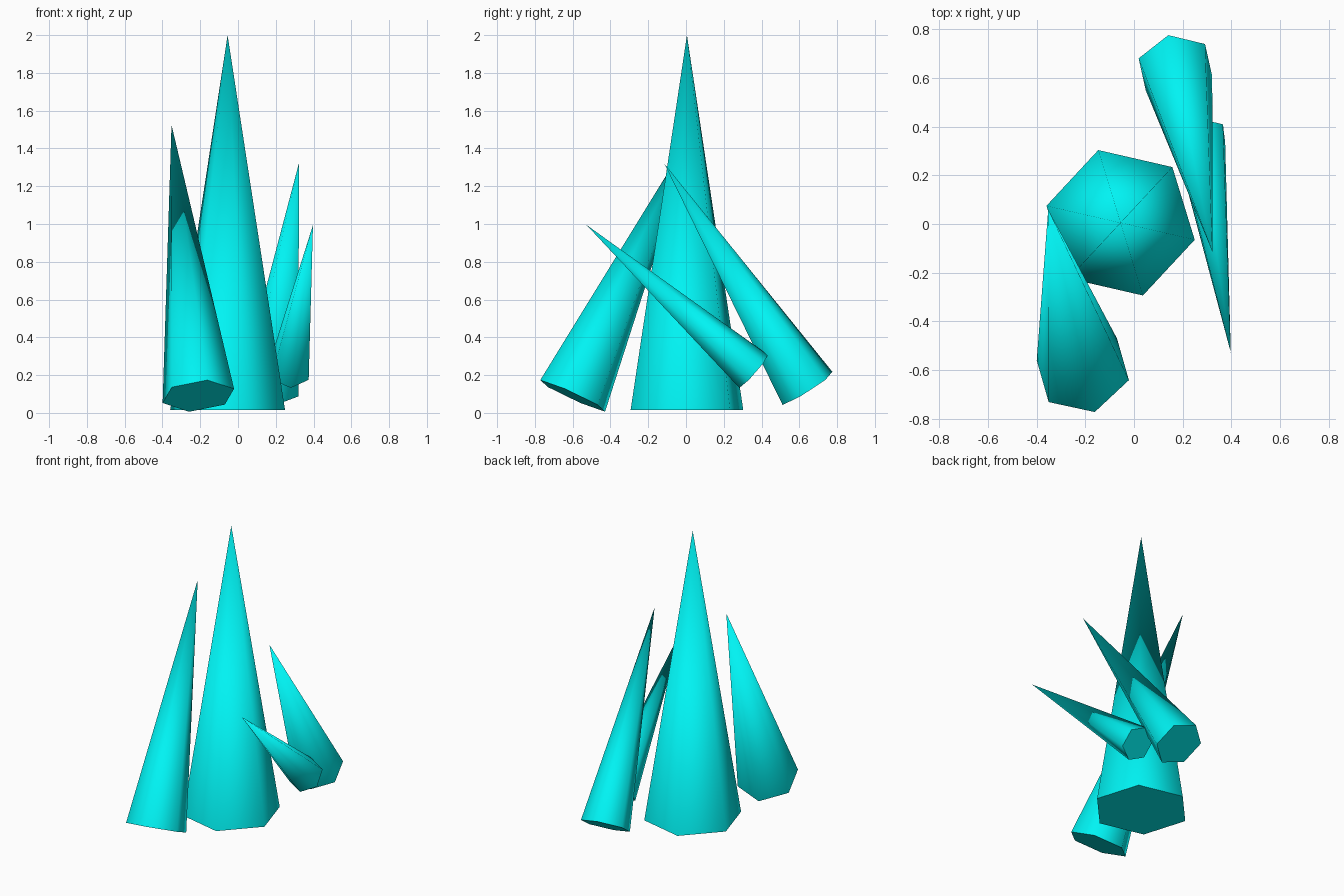
import bpy, math
from mathutils import Vector, Matrix

if "Cube" in bpy.data.objects:
    bpy.data.objects.remove(bpy.data.objects["Cube"])

mat = bpy.data.materials.new("cyan_crystal")
mat.diffuse_color = (0.0, 0.9, 0.9, 1)
mat.use_nodes = True
mat.node_tree.nodes["Principled BSDF"].inputs["Base Color"].default_value = mat.diffuse_color


def crystal(name, base, apex, radius, corner):
    """Six-sided spike from base centre to apex; corner points at one base vertex."""
    base, apex = Vector(base), Vector(apex)
    axis = apex - base
    z = axis.normalized()
    x = Vector(corner)
    x = (x - z * x.dot(z)).normalized()
    y = z.cross(x)
    ring = [base + radius * (x * math.cos(i * math.pi / 3) + y * math.sin(i * math.pi / 3))
            for i in range(6)]
    faces = [(i, (i + 1) % 6, 6) for i in range(6)] + [tuple(reversed(range(6)))]
    mesh = bpy.data.meshes.new(name)
    mesh.from_pydata(ring + [apex], [], faces)
    mesh.materials.append(mat)
    obj = bpy.data.objects.new(name, mesh)
    bpy.context.collection.objects.link(obj)
    bpy.ops.object.select_all(action='DESELECT')
    obj.select_set(True)
    bpy.context.view_layer.objects.active = obj
    # Smooth sides, crisp rim around the base
    bpy.ops.object.shade_smooth_by_angle(angle=math.radians(70))


# Tall upright centre spike
crystal("main_crystal", (-0.055, 0.005, 0.015), (-0.055, 0.005, 2.0), 0.312, (0.305, -0.07, 0))
# Leaning spikes around it
crystal("front_left_crystal", (-0.21, -0.60, 0.09), (-0.352, 0.06, 1.525), 0.197, (0.19, -0.04, 0.04))
crystal("back_right_crystal", (0.17, 0.643, 0.13), (0.322, -0.115, 1.32), 0.161, (-0.03, 0.135, 0.083))
crystal("small_right_crystal", (0.27, 0.358, 0.22), (0.397, -0.527, 0.995), 0.116, (0.105, -0.03, -0.04))
